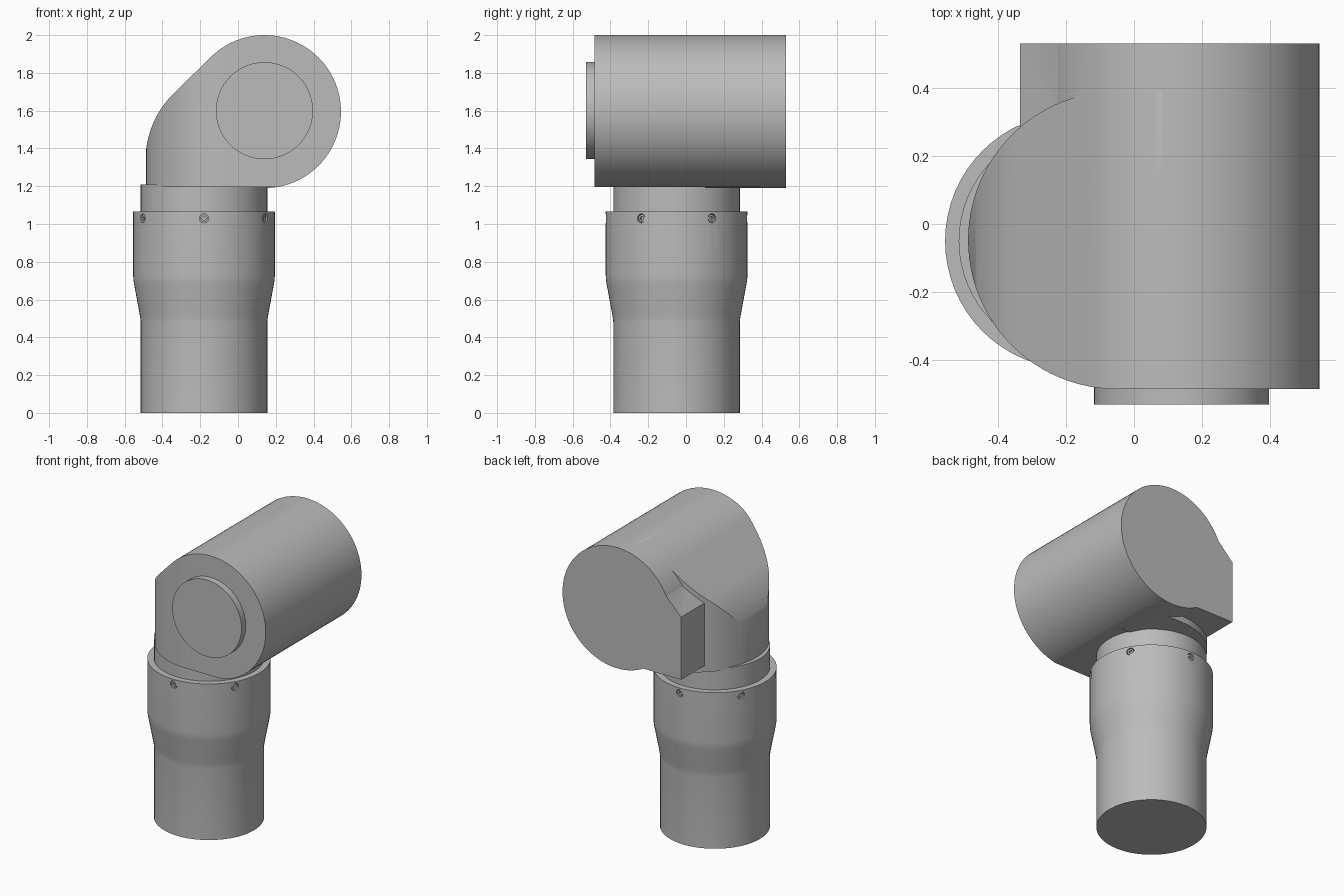
import bpy, bmesh
from math import sin, cos, pi, radians
from mathutils import Matrix, Vector

old = bpy.data.objects.get("Cube")
if old:
    bpy.data.objects.remove(old, do_unlink=True)

grey = bpy.data.materials.new("plain grey")
grey.use_nodes = True
grey.diffuse_color = (0.5, 0.5, 0.5, 1)
grey.node_tree.nodes["Principled BSDF"].inputs["Base Color"].default_value = (0.5, 0.5, 0.5, 1)

PIPE = Vector((-0.18, -0.05, 0))       # axis of the upright pipe
HUB_X, HUB_Z, HUB_R = 0.14, 1.595, 0.405  # axis of the horizontal barrel
FRONT, BACK = -0.485, 0.53


def finish(bm, name):
    bmesh.ops.recalc_face_normals(bm, faces=bm.faces)
    mesh = bpy.data.meshes.new(name)
    bm.to_mesh(mesh)
    bm.free()
    mesh.materials.append(grey)
    ob = bpy.data.objects.new(name, mesh)
    bpy.context.collection.objects.link(ob)
    return ob


def arc(cx, cy, r, start, end, steps):
    """Points on an arc, angles in degrees."""
    angles = [radians(start + (end - start) * i / steps) for i in range(steps + 1)]
    return [(cx + r * cos(a), cy + r * sin(a)) for a in angles]


def prism(name, outline, low, high, upright=False):
    """Extrude an outline along z if upright, otherwise an x-z outline along y."""
    bm = bmesh.new()
    place = (lambda p, t: (p[0], p[1], t)) if upright else (lambda p, t: (p[0], t, p[1]))
    face = bm.faces.new([bm.verts.new(place(p, low)) for p in outline])
    made = bmesh.ops.extrude_face_region(bm, geom=[face])
    shift = (0, 0, high - low) if upright else (0, high - low, 0)
    bmesh.ops.translate(bm, vec=shift, verts=[v for v in made["geom"] if isinstance(v, bmesh.types.BMVert)])
    return finish(bm, name)


def lathe(name, profile, steps=64):
    """Spin a radius-height profile round the pipe axis, closing both ends."""
    bm = bmesh.new()
    rings = [[bm.verts.new(PIPE + Vector((r * cos(2 * pi * i / steps), r * sin(2 * pi * i / steps), z)))
              for i in range(steps)] for r, z in profile]
    for a, b in zip(rings, rings[1:]):
        for i in range(steps):
            j = (i + 1) % steps
            bm.faces.new((a[i], a[j], b[j], b[i]))
    bm.faces.new(rings[0])
    bm.faces.new(rings[-1])
    return finish(bm, name)


def boolean(target, tool, operation):
    mod = target.modifiers.new(operation.lower(), 'BOOLEAN')
    mod.operation, mod.object, mod.solver = operation, tool, 'EXACT'
    bpy.context.view_layer.objects.active = target
    bpy.ops.object.modifier_apply(modifier=mod.name)
    bpy.data.objects.remove(tool, do_unlink=True)


def smooth(ob, angle=25):
    bpy.ops.object.select_all(action='DESELECT')
    ob.select_set(True)
    bpy.context.view_layer.objects.active = ob
    bpy.ops.object.shade_smooth_by_angle(angle=radians(angle))


# Pipe with a flared sleeve and a neck
pipe = lathe("pipe_and_sleeve", [
    (0.335, 0), (0.335, 0.48), (0.337, 0.50), (0.342, 0.53), (0.370, 0.68),
    (0.374, 0.705), (0.375, 0.73), (0.375, 1.065), (0.335, 1.065), (0.335, 1.21)])

# Six set screws sunk in the sleeve
for k in range(6):
    a = radians(30 + 60 * k)
    out = Vector((cos(a), sin(a), 0))
    turn = out.to_track_quat('Z', 'Y').to_matrix().to_4x4()

    def plug(name, radius, depth, at, sides):
        bm = bmesh.new()
        bmesh.ops.create_cone(bm, cap_ends=True, segments=sides, radius1=radius, radius2=radius, depth=depth,
                              matrix=Matrix.Translation(PIPE + out * at + Vector((0, 0, 1.03))) @ turn)
        return finish(bm, name)

    boolean(pipe, plug("screw_hole", 0.024, 0.06, 0.375, 20), 'DIFFERENCE')
    screw = plug("set_screw", 0.020, 0.03, 0.353, 20)
    boolean(screw, plug("hex_socket", 0.011, 0.03, 0.368, 6), 'DIFFERENCE')
    smooth(screw)
smooth(pipe)

# Elbow: side outline trimmed by a round-nosed plan
side = ([(-0.49, 1.197), (0.22, 1.197)] + arc(HUB_X, HUB_Z, HUB_R, -75, 135, 56)
        + arc(0.01, 1.335, 0.50, 135, 180, 16))
elbow = prism("elbow_housing", side, FRONT, 0.39)
nose = arc(-0.05, -0.0475, 0.4375, 90, 270, 48)
plan = prism("plan_trim", nose + [(0.7, FRONT), (0.7, 0.39)], 1, 2.2, upright=True)
boolean(elbow, plan, 'INTERSECT')

# Horizontal barrel and the lug on its back end
barrel = prism("barrel", arc(HUB_X, HUB_Z, HUB_R, -75, 281.25, 95), 0.1, BACK)
lug = prism("back_lug", [(-0.335, 1.24), (0.14, 1.24), (0.14, 1.77), (-0.225, 1.77), (-0.335, 1.66)], 0.1, BACK)
boolean(barrel, lug, 'UNION')
boolean(elbow, barrel, 'UNION')
smooth(elbow)

# Raised round cap on the front
cap = prism("front_cap", arc(HUB_X, HUB_Z + 0.005, 0.257, 0, 354.375, 63), -0.53, FRONT + 0.02)
smooth(cap)
